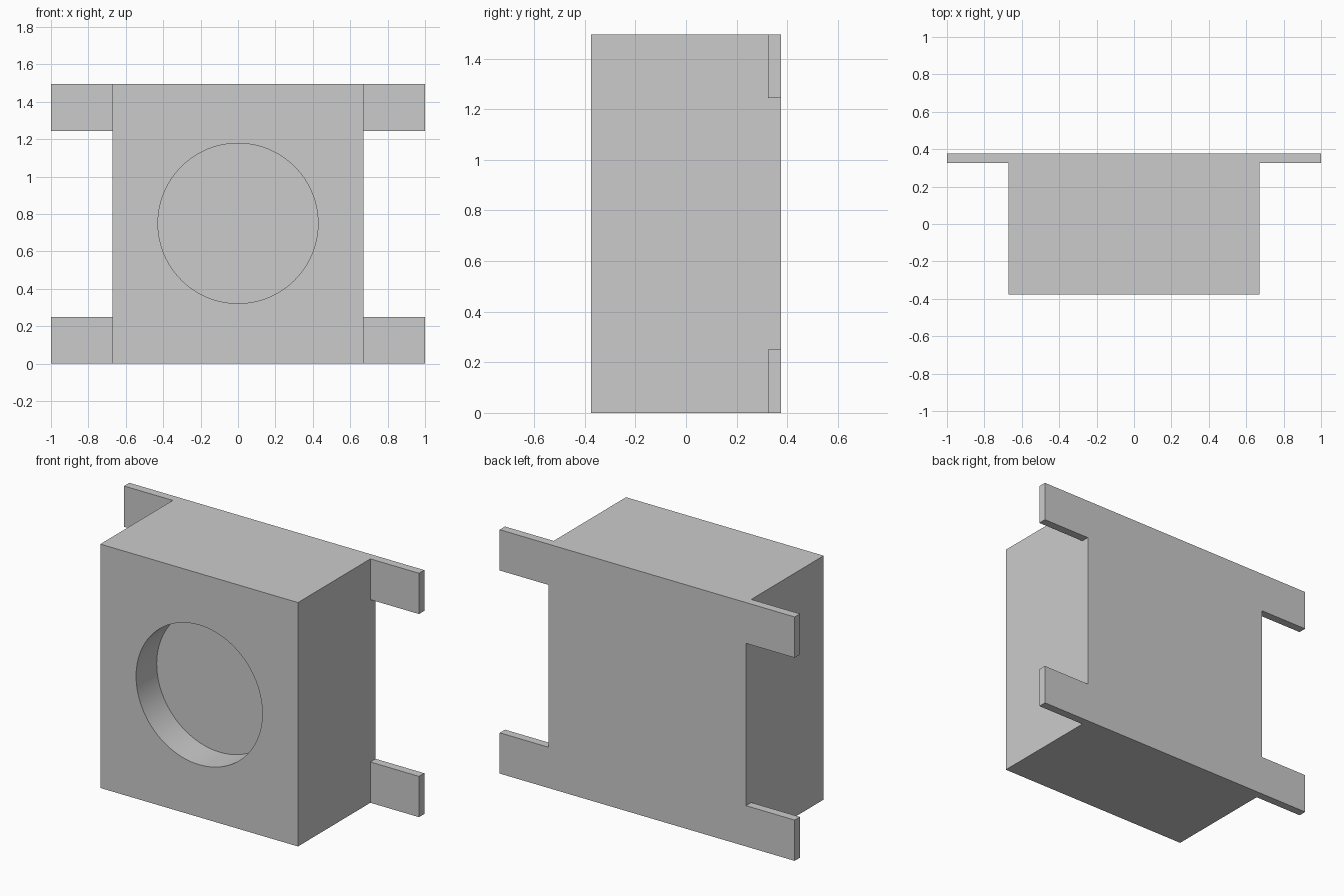
import bpy, bmesh, math
from mathutils import Matrix

if "Cube" in bpy.data.objects:
    bpy.data.objects.remove(bpy.data.objects["Cube"])

W, D, H = 1.34, 0.752, 1.495       # main block
TAB_Y, TAB_H = 0.325, 0.25         # tab front face and tab height
HOLE_R, HOLE_DEPTH = 0.428, 0.2


def make_object(name, bm):
    mesh = bpy.data.meshes.new(name)
    bm.to_mesh(mesh)
    bm.free()
    obj = bpy.data.objects.new(name, mesh)
    bpy.context.collection.objects.link(obj)
    return obj


# Main block, sliced where the mounting tabs begin
bm = bmesh.new()
bmesh.ops.create_cube(bm, size=1, matrix=Matrix.Translation((0, 0, H / 2)) @ Matrix.Diagonal((W, D, H, 1)))
for co, no in (((0, TAB_Y, 0), (0, 1, 0)),
               ((0, 0, TAB_H), (0, 0, 1)),
               ((0, 0, H - TAB_H), (0, 0, 1))):
    bmesh.ops.bisect_plane(bm, geom=bm.verts[:] + bm.edges[:] + bm.faces[:], plane_co=co, plane_no=no)

# Four mounting tabs pulled out of the side faces at the back corners
bm.normal_update()
corners = []
for f in bm.faces:
    c = f.calc_center_median()
    if abs(f.normal.x) > 0.9 and c.y > TAB_Y and abs(c.z - H / 2) > H / 2 - TAB_H:
        corners.append(f)
for f in bmesh.ops.extrude_discrete_faces(bm, faces=corners)["faces"]:
    for v in f.verts:
        v.co.x = math.copysign(1, v.co.x)
bmesh.ops.dissolve_limit(bm, angle_limit=0.01, verts=bm.verts[:], edges=bm.edges[:])
bmesh.ops.recalc_face_normals(bm, faces=bm.faces[:])
housing = make_object("housing", bm)

# Round blind recess in the front
bm = bmesh.new()
bmesh.ops.create_cone(bm, cap_ends=True, segments=96, radius1=HOLE_R, radius2=HOLE_R, depth=HOLE_DEPTH * 2,
                      matrix=Matrix.Translation((0, -D / 2, 0.75)) @ Matrix.Rotation(math.pi / 2, 4, 'X'))
cutter = make_object("recess_cutter", bm)

mod = housing.modifiers.new("recess", 'BOOLEAN')
mod.operation = 'DIFFERENCE'
mod.solver = 'EXACT'
mod.object = cutter
bpy.context.view_layer.objects.active = housing
housing.select_set(True)
bpy.ops.object.modifier_apply(modifier=mod.name)
bpy.data.objects.remove(cutter)
bpy.ops.object.shade_smooth_by_angle()
